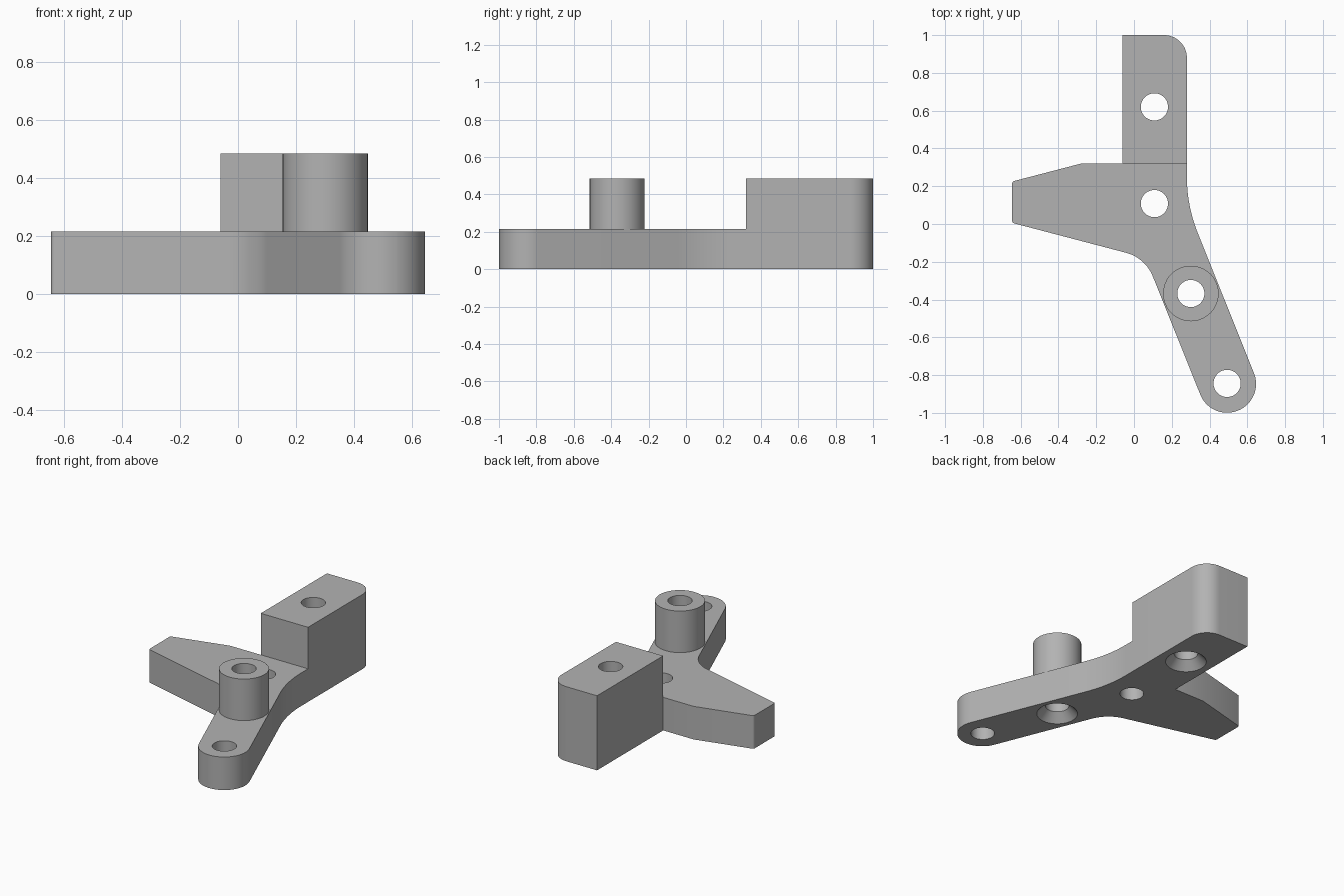
import bpy, bmesh, math
from mathutils import Vector

cube = bpy.data.objects.get("Cube")
if cube:
    bpy.data.objects.remove(cube, do_unlink=True)

PLATE_H, TOP_H, HOLE_R = 0.215, 0.485, 0.072

grey = bpy.data.materials.new("plain grey")
grey.use_nodes = True
colour = (0.45, 0.45, 0.45, 1)
grey.diffuse_color = colour
grey.node_tree.nodes["Principled BSDF"].inputs["Base Color"].default_value = colour


def rounded(corners, steps=14):
    """Outline with each (x, y, radius) corner replaced by a tangent arc."""
    out = []
    for i, (x, y, r) in enumerate(corners):
        p = Vector((x, y))
        if r == 0:
            out.append(p)
            continue
        a = (Vector(corners[i - 1][:2]) - p).normalized()
        b = (Vector(corners[(i + 1) % len(corners)][:2]) - p).normalized()
        half = a.angle(b) / 2
        centre = p + (a + b).normalized() * (r / math.sin(half))
        t = r / math.tan(half)
        u, v = p + a * t - centre, p + b * t - centre
        sweep = u.angle(v)
        for k in range(steps + 1):
            s = k / steps * sweep
            out.append(centre + (u * math.sin(sweep - s) + v * math.sin(s)) / math.sin(sweep))
    return out


def finish(name, bm):
    bmesh.ops.recalc_face_normals(bm, faces=bm.faces)
    mesh = bpy.data.meshes.new(name)
    bm.to_mesh(mesh)
    bm.free()
    mesh.materials.append(grey)
    ob = bpy.data.objects.new(name, mesh)
    bpy.context.collection.objects.link(ob)
    return ob


def prism(name, outline, z0, z1):
    bm = bmesh.new()
    face = bm.faces.new([bm.verts.new((p.x, p.y, z0)) for p in outline])
    top = bmesh.ops.extrude_face_region(bm, geom=[face])["geom"]
    verts = [g for g in top if isinstance(g, bmesh.types.BMVert)]
    bmesh.ops.translate(bm, verts=verts, vec=(0, 0, z1 - z0))
    return finish(name, bm)


def turned(name, x, y, rings, sides=48):
    """Solid of stacked circular rings given as (radius, z)."""
    bm = bmesh.new()
    loops = [[bm.verts.new((x + r * math.cos(k * math.tau / sides),
                            y + r * math.sin(k * math.tau / sides), z))
              for k in range(sides)] for r, z in rings]
    for lo, hi in zip(loops, loops[1:]):
        for k in range(sides):
            n = (k + 1) % sides
            bm.faces.new((lo[k], lo[n], hi[n], hi[k]))
    bm.faces.new(loops[0])
    bm.faces.new(loops[-1])
    return finish(name, bm)


def combine(target, other, operation):
    mod = target.modifiers.new(operation.lower(), "BOOLEAN")
    mod.operation, mod.solver, mod.object = operation, "EXACT", other
    bpy.context.view_layer.objects.active = target
    bpy.ops.object.modifier_apply(modifier=mod.name)
    bpy.data.objects.remove(other, do_unlink=True)


# Three-armed base plate
back_end = [(-0.06, 1, 0), (0.28, 1, 0.12)]
bracket = prism("bracket", rounded(back_end + [
    (0.28, 0.32, 0), (0.28, 0.096, 0.8),
    (0.692, -0.931, 0.1525), (0.408, -1.045, 0.1525),
    (0.06, -0.179, 0.21),
    (-0.645, 0.006, 0.015), (-0.645, 0.225, 0.015),
    (-0.28, 0.32, 0), (-0.06, 0.32, 0)]), 0, PLATE_H)

# Raised block on the back arm and round boss on the front arm
block = prism("raised_block", rounded(back_end + [(0.28, 0.32, 0), (-0.06, 0.32, 0)]), 0, TOP_H)
combine(bracket, block, "UNION")
boss = turned("boss", 0.301, -0.368, [(0.147, 0.1), (0.147, TOP_H)])
combine(bracket, boss, "UNION")

# Through holes, two of them countersunk from below
for x, y, sunk in [(0.108, 0.62, True), (0.108, 0.108, False),
                   (0.301, -0.368, True), (0.493, -0.844, False)]:
    rings = [(HOLE_R, -0.05), (HOLE_R, 0.6)]
    if sunk:
        rings = [(0.124, -0.05), (0.124, 0), (HOLE_R, 0.055), (HOLE_R, 0.6)]
    combine(bracket, turned("hole_cutter", x, y, rings), "DIFFERENCE")

bpy.ops.object.select_all(action="DESELECT")
bracket.select_set(True)
bpy.context.view_layer.objects.active = bracket
bpy.ops.object.shade_smooth_by_angle(angle=math.radians(30))
